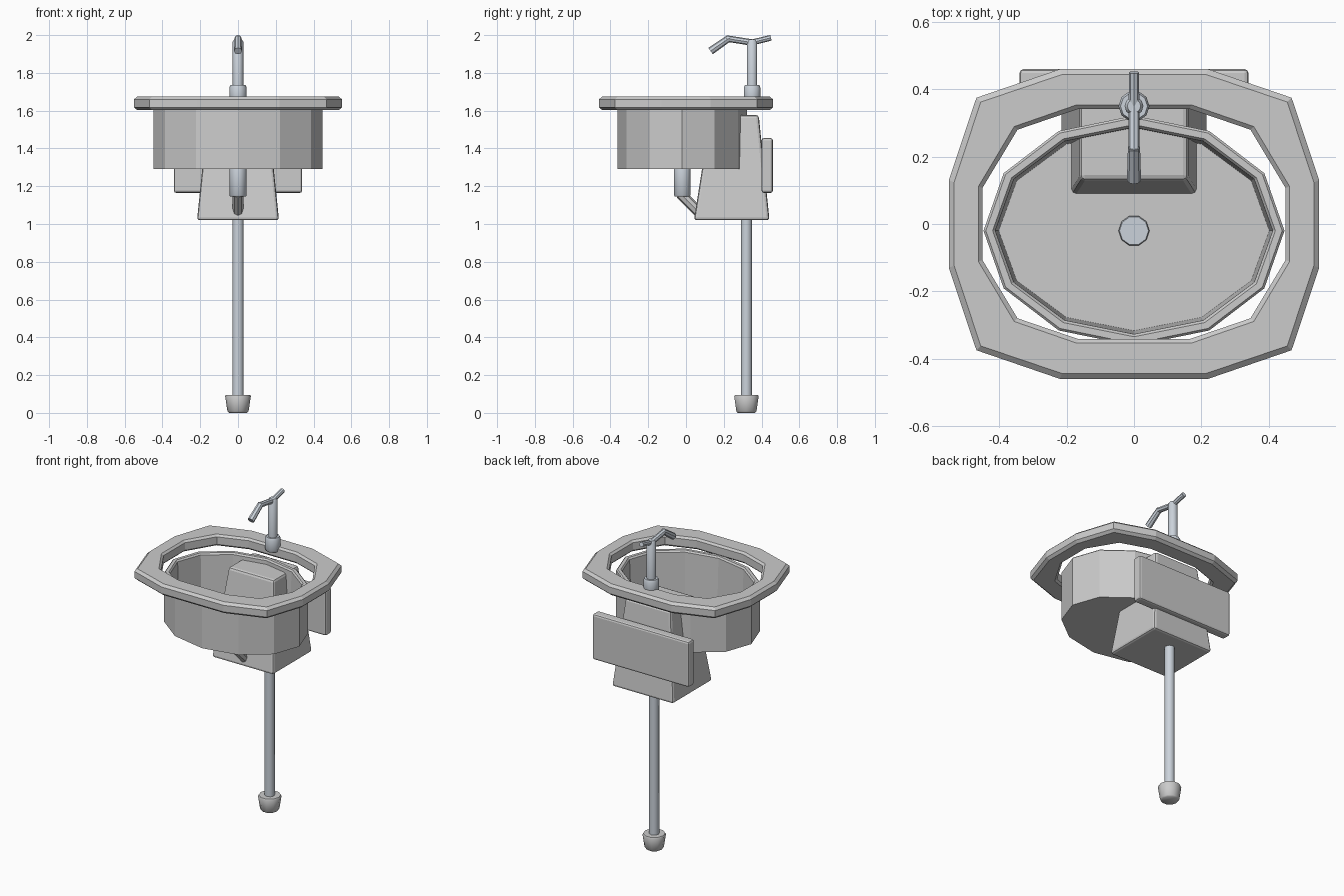
import bpy, bmesh
from math import cos, sin, pi, radians
from mathutils import Vector

if "Cube" in bpy.data.objects:
    bpy.data.objects.remove(bpy.data.objects["Cube"])

metal = bpy.data.materials.new("metal")
metal.diffuse_color = (0.60, 0.65, 0.71, 1)
metal.use_nodes = True
metal.node_tree.nodes["Principled BSDF"].inputs["Base Color"].default_value = metal.diffuse_color


def loft(name, loops, ring=False, mat=None, smooth=False):
    """Bridge a list of equal-length point loops; cap the ends or close into a ring."""
    bm = bmesh.new()
    rows = [[bm.verts.new(p) for p in loop] for loop in loops]
    n = len(rows[0])
    pairs = list(zip(rows, rows[1:]))
    if ring:
        pairs.append((rows[-1], rows[0]))
    for a, b in pairs:
        for i in range(n):
            j = (i + 1) % n
            bm.faces.new((a[i], a[j], b[j], b[i]))
    if not ring:
        bm.faces.new(rows[0][::-1])
        bm.faces.new(rows[-1])
    bmesh.ops.recalc_face_normals(bm, faces=bm.faces)
    me = bpy.data.meshes.new(name)
    bm.to_mesh(me)
    bm.free()
    ob = bpy.data.objects.new(name, me)
    bpy.context.collection.objects.link(ob)
    if mat:
        me.materials.append(mat)
    if smooth:
        bpy.ops.object.select_all(action='DESELECT')
        ob.select_set(True)
        bpy.context.view_layer.objects.active = ob
        bpy.ops.object.shade_smooth_by_angle(angle=radians(50))
    return ob


def ellipse(rx, ry, cy, z, n=12, phase=0.0):
    return [(rx * cos(2 * pi * i / n + phase), cy + ry * sin(2 * pi * i / n + phase), z)
            for i in range(n)]


def turned(name, cy, profile, n=10, mat=None):
    """Round part on a vertical axis from (radius, z) pairs."""
    return loft(name, [ellipse(r, r, cy, z, n) for r, z in profile], mat=mat, smooth=True)


def twelve_gon(corners, inset, z):
    """Symmetric 12-sided outline from its three first-quadrant corners."""
    q = [(x - inset * dx, y - inset * dy)
         for (x, y), (dx, dy) in zip(corners, ((1, .4), (.8, .8), (.4, 1)))]
    pts = q + [(-x, y) for x, y in q[::-1]]
    pts += [(x, -y) for x, y in pts[::-1]]
    return [(x, y, z) for x, y in pts]


def rod(name, a, b, r0, r1, n=8, mat=None):
    a, b = Vector(a), Vector(b)
    q = (b - a).to_track_quat('Z', 'Y')
    return loft(name, [[c + q @ Vector((r * cos(2 * pi * i / n), r * sin(2 * pi * i / n), 0))
                        for i in range(n)] for c, r in ((a, r0), (b, r1))], mat=mat)


def block(name, bottom, top, bevel):
    """Tapered block: each end is (half width, y0, y1, z)."""
    ob = loft(name, [[(-w, y0, z), (w, y0, z), (w, y1, z), (-w, y1, z)]
                     for w, y0, y1, z in (bottom, top)])
    mod = ob.modifiers.new("bevel", 'BEVEL')
    mod.width, mod.segments = bevel, 2
    return ob


# counter rim with chamfered edges
outer = [(.55, .13), (.468, .375), (.22, .46)]
inner = [(.45, .107), (.346, .28), (.165, .342)]
loft("basin_rim", [twelve_gon(outer, .016, 1.603), twelve_gon(outer, 0, 1.618),
                   twelve_gon(outer, 0, 1.66), twelve_gon(outer, .016, 1.675),
                   twelve_gon(inner, -.012, 1.675), twelve_gon(inner, 0, 1.663),
                   twelve_gon(inner, 0, 1.615), twelve_gon(inner, -.012, 1.603)], ring=True)

# open bowl with wall thickness
loft("bowl", [ellipse(rx, ry, -.02, z) for rx, ry, z in
              ((.447, .342, 1.29), (.447, .342, 1.603), (.44, .335, 1.61),
               (.42, .315, 1.61), (.412, .307, 1.60), (.402, .297, 1.325))])

# drain and trap under the bowl
turned("drain_pipe", -.02, [(.04, 1.145), (.046, 1.152), (.046, 1.335), (.043, 1.34)], mat=metal)
rod("trap_pipe", (0, -.03, 1.16), (0, .09, 1.04), .028, .028)

# tapered housing and wall plate behind
block("housing", (.217, .042, .442, 1.02), (.16, .13, .385, 1.577), .015)
block("wall_plate", (.34, .40, .46, 1.165), (.34, .40, .46, 1.455), .012)

# support leg and foot
turned("support_leg", .32, [(.03, .08), (.03, 1.03)], 8, metal)
turned("foot", .32, [(.048, 0), (.056, .008), (.068, .088), (.064, .095)])

# tap
turned("tap_base", .35, [(.04, 1.645), (.046, 1.66), (.046, 1.722), (.04, 1.735)], mat=metal)
turned("tap_body", .35, [(.028, 1.73), (.028, 1.965), (.02, 1.977)], mat=metal)
rod("spout_arm", (0, .355, 1.96), (0, .215, 1.982), .017, .017, mat=metal)
rod("spout_tip", (0, .23, 1.985), (0, .13, 1.916), .018, .021, mat=metal)
rod("tap_handle", (0, .345, 1.96), (0, .45, 1.986), .016, .015, mat=metal)
